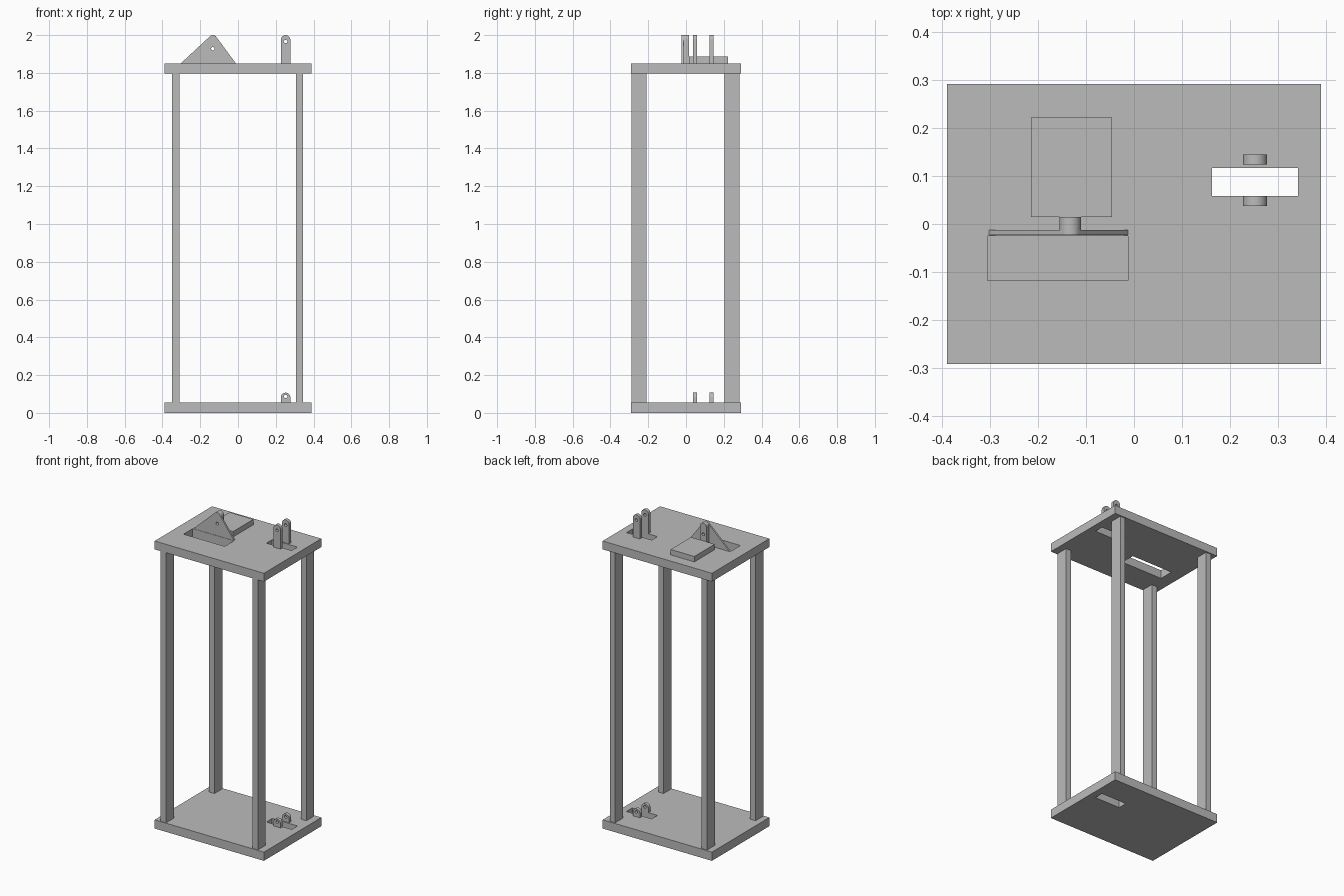
import bpy, bmesh
from math import sin, cos, radians, pi

if "Cube" in bpy.data.objects:
    bpy.data.objects.remove(bpy.data.objects["Cube"])

GREY = (0.5, 0.5, 0.5, 1.0)
grey = bpy.data.materials.new("plain grey")
grey.use_nodes = True
grey.diffuse_color = GREY
grey.node_tree.nodes["Principled BSDF"].inputs["Base Color"].default_value = GREY

BASE_TOP, DECK_LOW, DECK_TOP, PEAK = 0.056, 1.797, 1.851, 2.0


def rect(x0, x1, y0, y1):
    return [(x0, y0), (x1, y0), (x1, y1), (x0, y1)]


def arc(cx, cy, r, start, end, steps=16):
    angles = [radians(start + (end - start) * i / steps) for i in range(steps + 1)]
    return [(cx + r * cos(a), cy + r * sin(a)) for a in angles]


def circle(cx, cy, r):
    return arc(cx, cy, r, 0, 345, 23)


def prism(name, outlines, low, high, upright=False):
    """Extrude a filled outline with holes, along z or (upright) along y."""
    curve = bpy.data.curves.new(name, "CURVE")
    curve.dimensions, curve.fill_mode = "2D", "BOTH"
    curve.extrude = (high - low) / 2
    for points in outlines:
        spline = curve.splines.new("POLY")
        spline.points.add(len(points) - 1)
        for p, (x, y) in zip(spline.points, points):
            p.co = (x, y, 0, 1)
        spline.use_cyclic_u = True
    helper = bpy.data.objects.new(name + " outline", curve)
    bpy.context.collection.objects.link(helper)
    graph = bpy.context.evaluated_depsgraph_get()
    mesh = bpy.data.meshes.new_from_object(helper.evaluated_get(graph))
    bpy.data.objects.remove(helper)
    bm = bmesh.new()
    bm.from_mesh(mesh)
    bmesh.ops.remove_doubles(bm, verts=bm.verts, dist=1e-5)
    bmesh.ops.recalc_face_normals(bm, faces=bm.faces)
    bm.to_mesh(mesh)
    bm.free()
    mesh.name = name
    mesh.materials.clear()
    mesh.materials.append(grey)
    obj = bpy.data.objects.new(name, mesh)
    bpy.context.collection.objects.link(obj)
    mid = (low + high) / 2
    obj.location = (0, mid, 0) if upright else (0, 0, mid)
    obj.rotation_euler = (pi / 2, 0, 0) if upright else (0, 0, 0)
    bpy.ops.object.select_all(action="DESELECT")
    obj.select_set(True)
    bpy.context.view_layer.objects.active = obj
    bpy.ops.object.shade_smooth_by_angle(angle=radians(30))
    return obj


def lug(name, x, half, bottom, top, hole_z, hole_r, y0, y1):
    """Upright tab with a rounded top and a pin hole."""
    outline = [(x - half, bottom), (x + half, bottom)]
    outline += arc(x, top - half, half, 0, 180)
    prism(name, [outline, circle(x, hole_z, hole_r)], y0, y1, upright=True)


# Base and deck plates with their slots
plate = rect(-0.389, 0.389, -0.292, 0.292)
small_slot = rect(0.162, 0.342, 0.058, 0.117)
large_slot = rect(-0.305, -0.012, -0.118, -0.025)
prism("base_plate", [plate, small_slot], 0, BASE_TOP)
prism("deck_plate", [plate, small_slot, large_slot], DECK_LOW, DECK_TOP)

# Four posts
for side, x0, x1 in (("right", -0.349, -0.311), ("left", 0.306, 0.343)):
    for end, y0, y1 in (("front", -0.288, -0.209), ("back", 0.205, 0.284)):
        prism(f"{end}_{side}_post", [rect(x0, x1, y0, y1)], BASE_TOP, DECK_LOW)

# Pairs of pin lugs on both plates
for level, bottom, top, hole_z in (("base", BASE_TOP, 0.107, 0.087),
                                   ("deck", DECK_TOP, PEAK, 1.966)):
    for end, y0, y1 in (("front", 0.037, 0.058), ("back", 0.124, 0.145)):
        lug(f"{level}_{end}_lug", 0.252, 0.025, bottom, top, hole_z, 0.009, y0, y1)

# Triangular lever, its support tab and the block behind it
PIVOT_X, PIVOT_Z, TIP_R = -0.133, 1.928, 0.0225
lever = [(-0.302, DECK_TOP), (-0.012, DECK_TOP)]
lever += arc(PIVOT_X, PEAK - TIP_R, TIP_R, 36, 130)
prism("triangular_lever", [lever, circle(PIVOT_X, PIVOT_Z, 0.009)],
      -0.023, -0.012, upright=True)
lug("lever_support", PIVOT_X, TIP_R, DECK_TOP, PEAK, PIVOT_Z, 0.009, -0.012, 0.015)
prism("rear_block", [rect(-0.215, -0.046, 0.015, 0.222)], DECK_TOP, 1.886)
